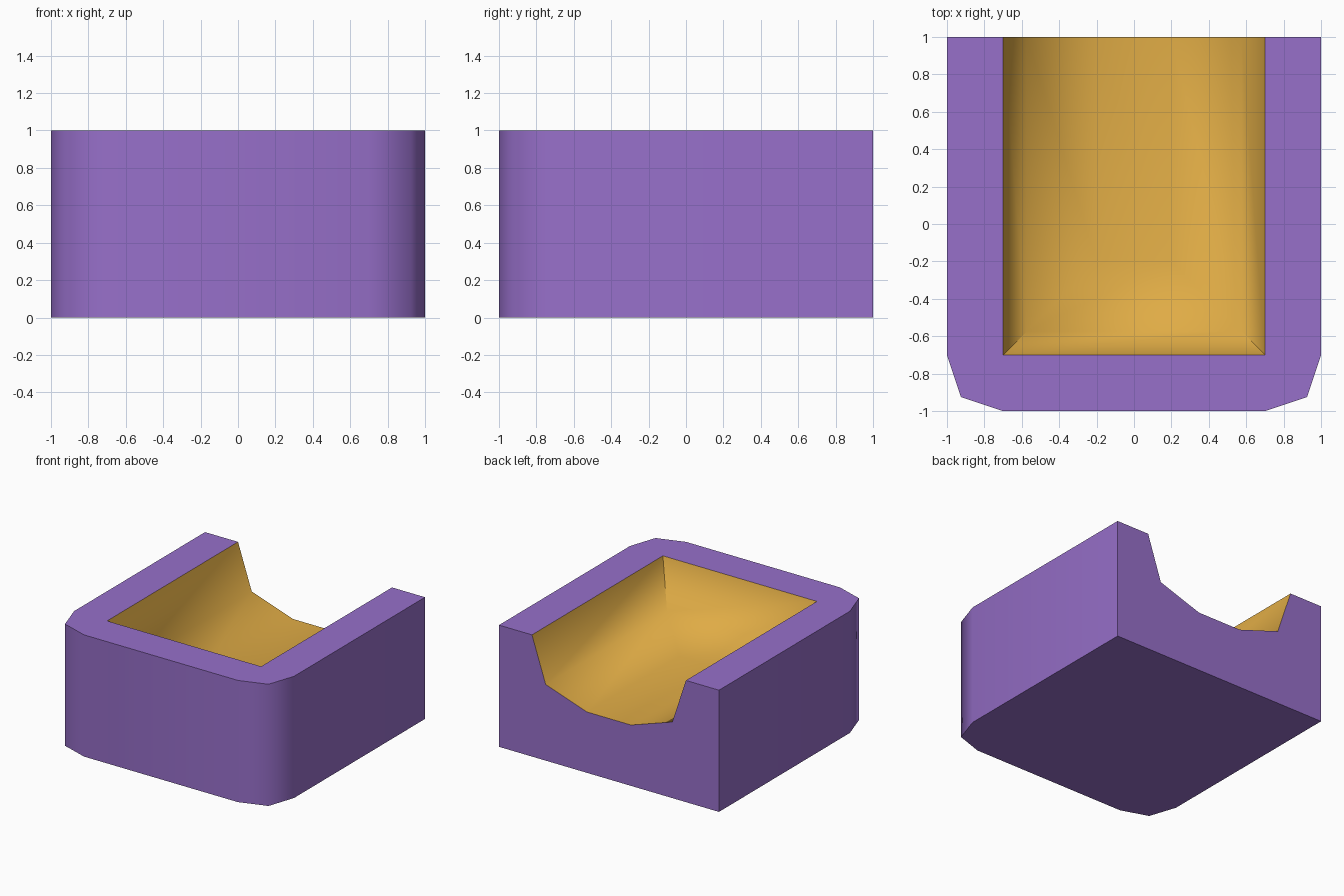
import bpy, bmesh, math

if "Cube" in bpy.data.objects:
    bpy.data.objects.remove(bpy.data.objects["Cube"])


def make_material(name, color):
    m = bpy.data.materials.new(name)
    m.diffuse_color = (*color, 1)
    m.use_nodes = True
    m.node_tree.nodes["Principled BSDF"].inputs["Base Color"].default_value = m.diffuse_color
    return m


def bezier(a, c, b, n=2):
    # quadratic curve points from a to b with control c
    return [tuple((1 - t) ** 2 * p + 2 * t * (1 - t) * q + t * t * r
                  for p, q, r in zip(a, c, b)) for t in [i / n for i in range(n + 1)]]


bm = bmesh.new()


def loop(points, z):
    return [bm.verts.new((x, y, z)) for x, y in points]


def strip(a, b, mat):
    for i in range(len(a) - 1):
        bm.faces.new((a[i], a[i + 1], b[i + 1], b[i])).material_index = mat


# outer shell: rounded front corners, square back
right = bezier((0.7, -1), (1, -1), (1, -0.7)) + [(1, 1)]
outline = [(-x, y) for x, y in reversed(right)] + right
bottom, top = loop(outline, 0), loop(outline, 1)
strip(bottom, top, 0)
bm.faces.new(bottom)

# coved trough: U-shaped loops stepping inward and down, open at the back
cove = [loop([(-t, 1), (-t, -t), (t, -t), (t, 1)], z)
        for t, z in bezier((0.7, 1), (0.7, 0.5), (0.2, 0.5))]
for upper, lower in zip(cove, cove[1:]):
    strip(upper, lower, 1)
bm.faces.new(cove[-1]).material_index = 1

# flat rim and back wall
bm.faces.new(top + cove[0][::-1])
bm.faces.new([bottom[0], top[0]] + [c[0] for c in cove]
             + [c[-1] for c in reversed(cove)] + [top[-1], bottom[-1]])
bmesh.ops.recalc_face_normals(bm, faces=bm.faces)

mesh = bpy.data.meshes.new("trough_block")
bm.to_mesh(mesh)
bm.free()
mesh.materials.append(make_material("purple", (0.31, 0.16, 0.59)))
mesh.materials.append(make_material("gold", (0.74, 0.41, 0.06)))
block = bpy.data.objects.new("trough_block", mesh)
bpy.context.collection.objects.link(block)

bpy.context.view_layer.objects.active = block
block.select_set(True)
bpy.ops.object.shade_smooth_by_angle(angle=math.radians(60))
